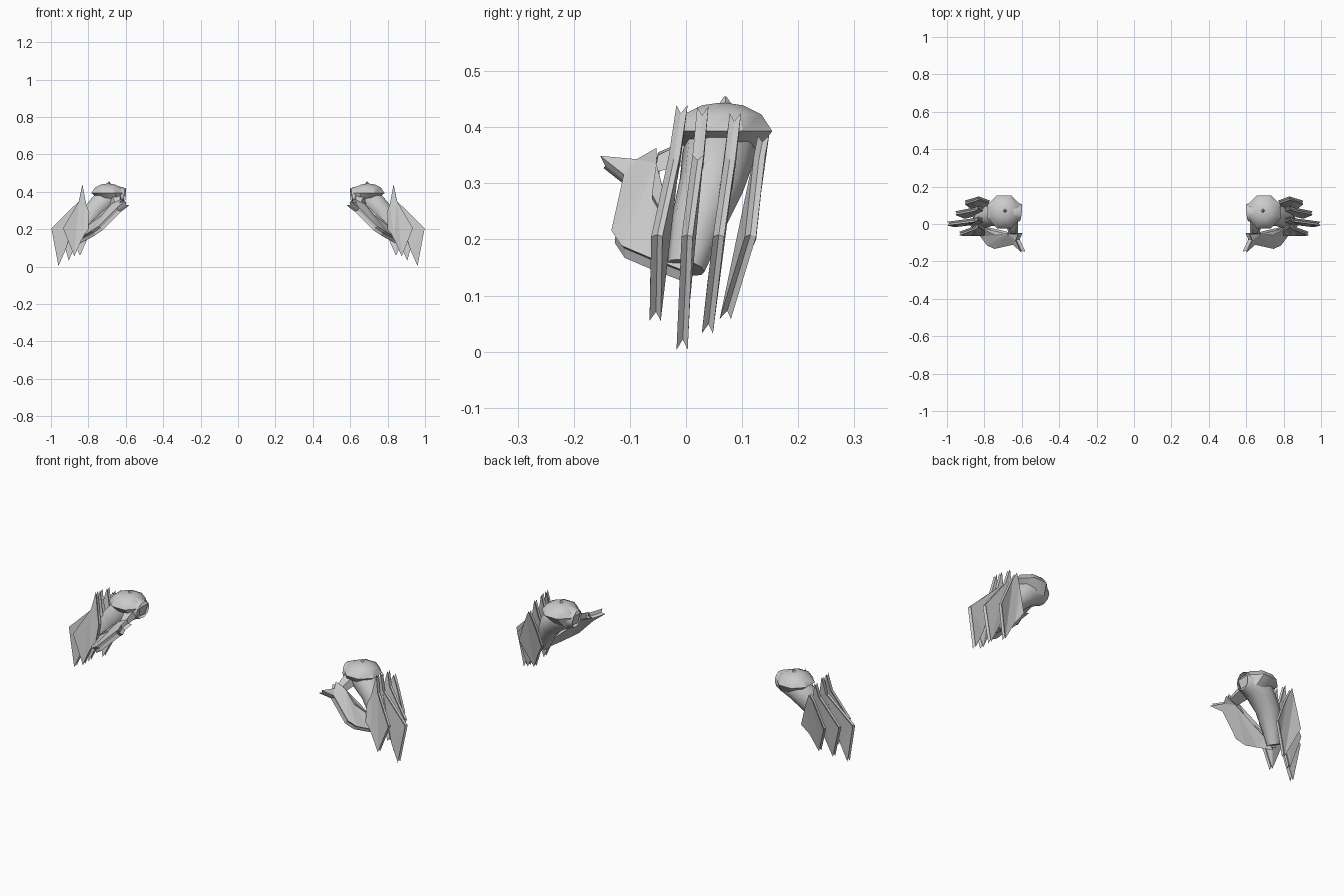
import bpy, bmesh, math
from mathutils import Vector

if "Cube" in bpy.data.objects:
    bpy.data.objects.remove(bpy.data.objects["Cube"])


def finish(bm, name, smooth=None):
    bmesh.ops.recalc_face_normals(bm, faces=bm.faces)
    me = bpy.data.meshes.new(name)
    bm.to_mesh(me)
    bm.free()
    ob = bpy.data.objects.new(name, me)
    bpy.context.collection.objects.link(ob)
    if smooth:
        bpy.ops.object.select_all(action='DESELECT')
        ob.select_set(True)
        bpy.context.view_layer.objects.active = ob
        bpy.ops.object.shade_smooth_by_angle(angle=math.radians(smooth))
    # second shoulder piece on the other side
    ob.modifiers.new("Mirror", 'MIRROR').use_axis = (True, False, False)
    return ob


def loft(name, rings, smooth, cap_start=False, cap_end=True):
    bm = bmesh.new()
    vr = [[bm.verts.new(p) for p in r] for r in rings]
    n = len(vr[0])
    for a, b in zip(vr, vr[1:]):
        for i in range(n):
            j = (i + 1) % n
            bm.faces.new((a[i], a[j], b[j], b[i]))
    if cap_start:
        bm.faces.new(vr[0])
    if cap_end:
        bm.faces.new(vr[-1])
    return finish(bm, name, smooth)


def forked_plate(name, pts, offset):
    """Two parallel sheets joined by a rim that is recessed along the middle."""
    pts = [Vector(p) for p in pts]
    off = Vector(offset)
    c = sum(pts, Vector()) / len(pts)
    rows = ([p + off for p in pts],
            [c + (p - c) * 0.92 for p in pts],
            [p - off for p in pts])
    bm = bmesh.new()
    vr = [[bm.verts.new(p) for p in r] for r in rows]
    n = len(pts)
    for a, b in zip(vr, vr[1:]):
        for i in range(n):
            j = (i + 1) % n
            bm.faces.new((a[i], a[j], b[j], b[i]))
    bm.faces.new(vr[0])
    bm.faces.new(vr[2])
    bmesh.ops.triangulate(bm, faces=[f for f in bm.faces if len(f.verts) > 4])
    return finish(bm, name)


# curved arm tube, open at its inner end
path = [((0.605, 0.06, 0.375), 0.045), ((0.65, 0.065, 0.38), 0.062),
        ((0.71, 0.06, 0.355), 0.066), ((0.77, 0.045, 0.295), 0.058),
        ((0.815, 0.02, 0.225), 0.048), ((0.845, 0.0, 0.15), 0.034)]
rings = []
for k, (p, r) in enumerate(path):
    a = Vector(path[max(k - 1, 0)][0])
    b = Vector(path[min(k + 1, len(path) - 1)][0])
    t = (b - a).normalized()
    u = Vector((0, 1, 0))
    u = (u - t * u.dot(t)).normalized()
    w = t.cross(u)
    rings.append([Vector(p) + (u * math.cos(i * math.pi / 5) + w * math.sin(i * math.pi / 5)) * r
                  for i in range(10)])
loft("arm_tube", rings, 60)


def octagon(r, z, x=0.695, y=0.065):
    return [(x + r * math.cos((i + 0.5) * math.pi / 4),
             y + r * math.sin((i + 0.5) * math.pi / 4), z) for i in range(8)]


# domed shoulder cap with a brim
loft("shoulder_cap", [octagon(0.058, 0.345, 0.665), octagon(0.096, 0.393),
                      octagon(0.075, 0.423), octagon(0.04, 0.439),
                      octagon(0.01, 0.443)], 35)

# small stud on the cap
bm = bmesh.new()
bmesh.ops.create_cone(bm, segments=4, radius1=0.022, radius2=0.002, depth=0.03)
bmesh.ops.translate(bm, verts=bm.verts, vec=(0.69, 0.07, 0.44))
finish(bm, "cap_stud")

# row of outer fins: shared outline, each with its own shift, height and lean
# (outer x, bottom x, bottom z, top z, y at top, middle, bottom)
fins = [(0.935, 0.875, 0.055, 0.44, -0.007, -0.052, -0.055),
        (0.998, 0.96, 0.003, 0.437, 0.03, 0.002, -0.007),
        (0.955, 0.905, 0.032, 0.425, 0.088, 0.058, 0.038),
        (0.905, 0.845, 0.058, 0.385, 0.138, 0.115, 0.07)]
for n, (xo, xb, zb, zt, yt, ym, yb) in enumerate(fins):
    zm = 0.2
    outline = [(0.832, yt, zt),
               (0.85, yt * 0.7 + ym * 0.3, 0.35),
               (xo, ym, zm + 0.005),
               (xb, yb, zb),
               (xb - 0.04, (ym + yb) / 2, zb + 0.09),
               (xb - 0.075, ym, zm),
               (0.795, yt * 0.4 + ym * 0.6, 0.285),
               (0.812, yt * 0.7 + ym * 0.3, 0.335)]
    forked_plate("outer_fin_%d" % (n + 1), outline, (0, 0.010, 0))

# front plate below the arm, leaving a gap beside the tube
front = [(0.592, -0.150, 0.338), (0.635, -0.108, 0.305), (0.735, -0.130, 0.205),
         (0.775, -0.112, 0.178), (0.81, -0.065, 0.158), (0.855, -0.005, 0.135),
         (0.815, -0.015, 0.19), (0.73, -0.058, 0.27), (0.665, -0.05, 0.325),
         (0.607, -0.05, 0.352), (0.622, -0.085, 0.332)]
forked_plate("front_plate", front, (0.011, -0.003, 0.011))

# short link from the cap to the front plate
loft("plate_link", [[(0.62, -0.055, 0.33), (0.67, -0.055, 0.32), (0.66, -0.05, 0.35), (0.63, -0.05, 0.355)],
                    [(0.62, 0.03, 0.35), (0.69, 0.03, 0.34), (0.68, 0.03, 0.39), (0.63, 0.03, 0.39)]],
     60, cap_start=True)
